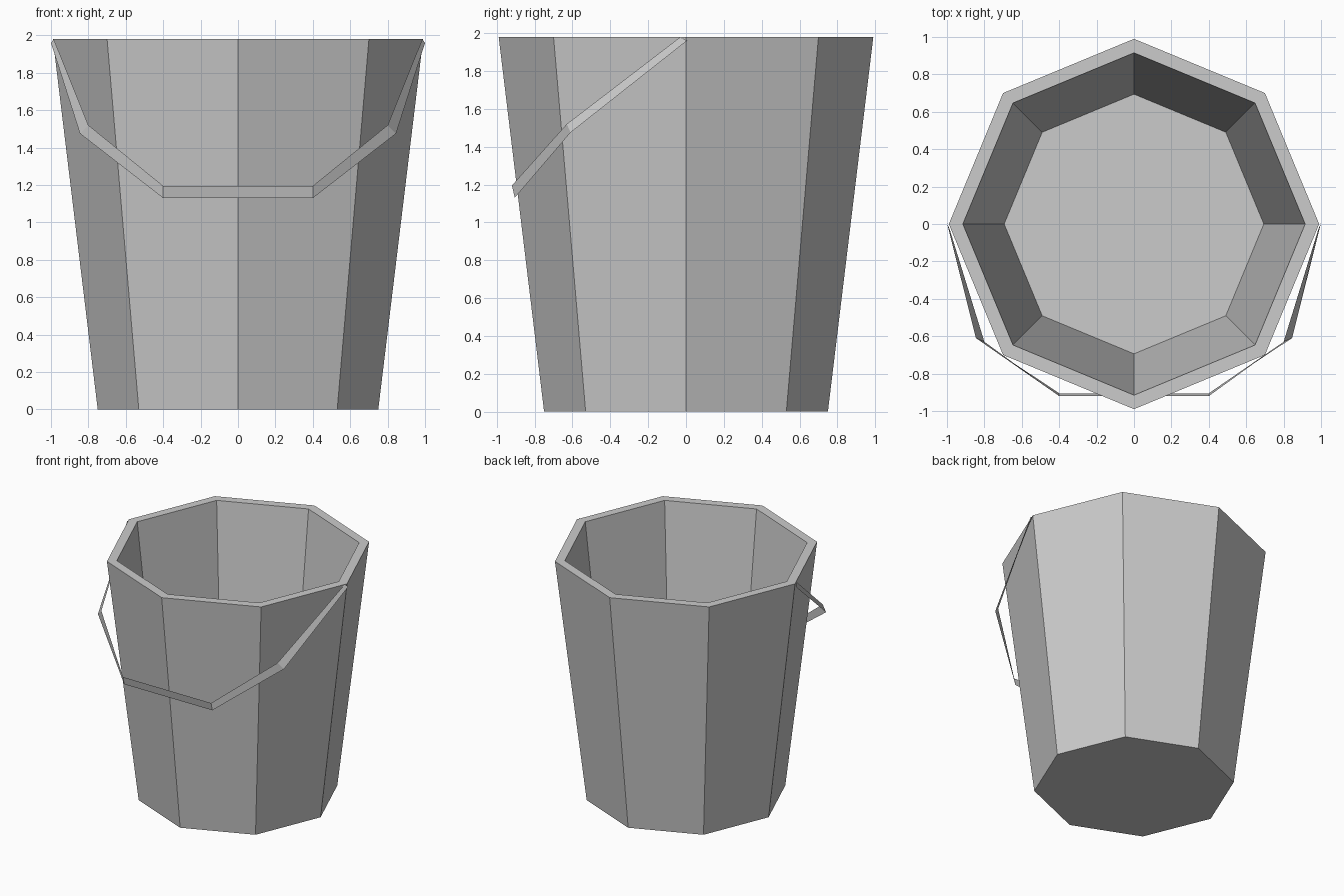
import bpy
import bmesh
from math import cos, sin, pi

if "Cube" in bpy.data.objects:
    bpy.data.objects.remove(bpy.data.objects["Cube"])

SIDES = 8


def finish(name, bm):
    mesh = bpy.data.meshes.new(name)
    bm.to_mesh(mesh)
    bm.free()
    obj = bpy.data.objects.new(name, mesh)
    bpy.context.collection.objects.link(obj)
    return obj


def ring(bm, r, z):
    return [bm.verts.new((r * cos(2 * pi * i / SIDES), r * sin(2 * pi * i / SIDES), z))
            for i in range(SIDES)]


# Bucket: octagonal rings from underside, up the outside, over the rim, down to the floor
bm = bmesh.new()
rings = [ring(bm, r, z) for r, z in
         [(0.75, 0), (0.99, 1.98), (0.915, 1.98), (0.694, 0.08)]]
for a, b in zip(rings, rings[1:]):
    for i in range(SIDES):
        j = (i + 1) % SIDES
        bm.faces.new((a[i], a[j], b[j], b[i]))
bm.faces.new(rings[0][::-1])
bm.faces.new(rings[-1])
finish("bucket", bm)

# Handle: thin flat strip hanging over the front, (inner edge, outer edge) from rim to middle
half = [((0.985, -0.03, 1.98), (1.0, 0.005, 1.96)),
        ((0.80, -0.63, 1.52), (0.845, -0.61, 1.475)),
        ((0.40, -0.92, 1.195), (0.40, -0.905, 1.13))]
mirrored = [tuple((-x, y, z) for x, y, z in pair) for pair in reversed(half)]
bm = bmesh.new()
pairs = [[bm.verts.new(p) for p in pair] for pair in half + mirrored]
for (a, b), (c, d) in zip(pairs, pairs[1:]):
    bm.faces.new((a, c, d, b))
finish("handle", bm)
